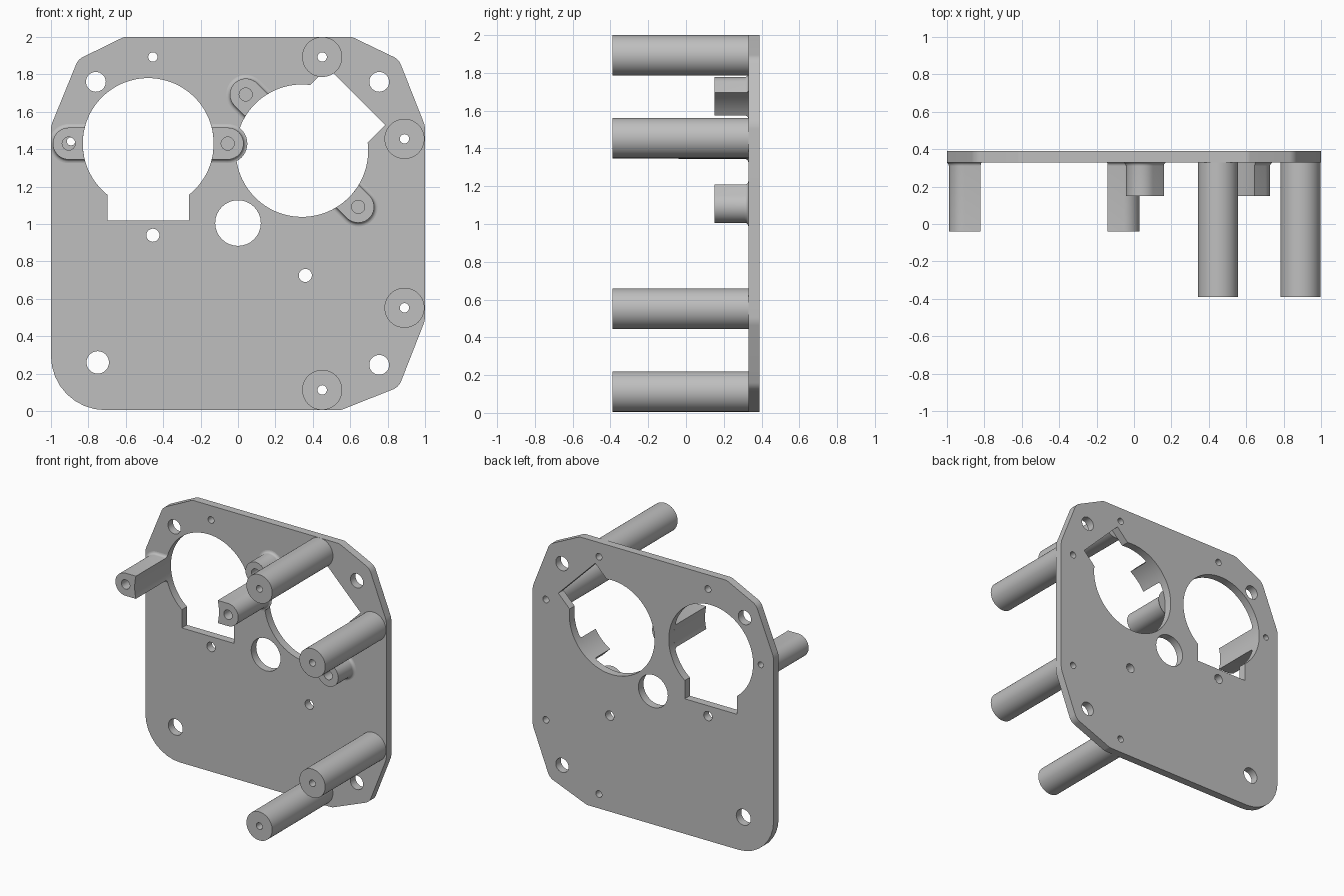
import bpy, bmesh
from math import sin, cos, pi, sqrt, asin, tan
from mathutils import Vector

cube = bpy.data.objects.get("Cube")
if cube:
    bpy.data.objects.remove(cube)

grey = bpy.data.materials.new("plain grey")
grey.use_nodes = True
colour = (0.52, 0.52, 0.52, 1)
grey.diffuse_color = colour
grey.node_tree.nodes["Principled BSDF"].inputs["Base Color"].default_value = colour

FRONT, BACK = 0.33, 0.39      # plate faces
POST_R, BORE = 0.107, 0.025


def arc(x, z, r, a0, a1, n):
    return [(x + r * cos(a0 + (a1 - a0) * i / n), z + r * sin(a0 + (a1 - a0) * i / n))
            for i in range(n + 1)]


def circle(x, z, r, n=32):
    return arc(x, z, r, 0, 2 * pi, n)[:-1]


def rounded(corners, n=8):
    """Polygon whose corners (x, z, radius) are replaced by tangent arcs."""
    points = []
    for i, (x, z, r) in enumerate(corners):
        p = Vector((x, z))
        a = (Vector(corners[i - 1][:2]) - p).normalized()
        b = (Vector(corners[(i + 1) % len(corners)][:2]) - p).normalized()
        half = a.angle(b) / 2
        centre = p + (a + b).normalized() * (r / sin(half))
        start = p + a * (r / tan(half)) - centre
        end = p + b * (r / tan(half)) - centre
        for k in range(n + 1):
            v = start.slerp(end, k / n) if hasattr(start, "slerp") else start.lerp(end, k / n)
            points.append(tuple(centre + v.normalized() * r))
    return points


def solid(name, layers):
    """Stack of sections (y, loops): walls between them, caps at both ends."""
    bm = bmesh.new()
    rings = [[[bm.verts.new((x, y, z)) for x, z in loop] for loop in loops]
             for y, loops in layers]
    for lower, upper in zip(rings, rings[1:]):
        for a, b in zip(lower, upper):
            for i in range(len(a)):
                bm.faces.new((a[i - 1], a[i], b[i], b[i - 1]))
    for section in (rings[0], rings[-1]):
        edges = [bm.edges.get((r[i - 1], r[i])) for r in section for i in range(len(r))]
        bmesh.ops.triangle_fill(bm, edges=edges, use_beauty=True)
    bmesh.ops.recalc_face_normals(bm, faces=bm.faces)
    mesh = bpy.data.meshes.new(name)
    bm.to_mesh(mesh)
    bm.free()
    mesh.materials.append(grey)
    obj = bpy.data.objects.new(name, mesh)
    bpy.context.collection.objects.link(obj)
    bpy.ops.object.select_all(action='DESELECT')
    obj.select_set(True)
    bpy.context.view_layer.objects.active = obj
    bpy.ops.object.shade_smooth_by_angle(angle=pi / 6)
    return obj


def place(points, x, z, a):
    """Turn local points by angle a and move them to (x, z)."""
    return [(x + u * cos(a) - v * sin(a), z + u * sin(a) + v * cos(a)) for u, v in points]


def keyed_opening(x, z, r, a, half=0.217, depth=0.412):
    """Round opening with a square notch pointing along angle a."""
    t = asin(half / r)
    return place(arc(0, 0, r, t, 2 * pi - t, 72) + [(depth, -half), (depth, half)], x, z, a)


def lug(name, x, z, r, a, tip, reach=0.425, width=0.085, flare=0.02):
    """Round-ended boss hollowed to follow the opening, with a fillet at the plate."""
    def section(w):
        outer = arc(reach, 0, w, -pi / 2, pi / 2, 20)
        t = asin(w / r)
        pts = place(outer + arc(0, 0, r, t, -t, 8), x, z, a)
        pts = [(max(px, -1), pz) for px, pz in pts]
        return [pts, place(circle(reach, 0, 0.035), x, z, a)]
    layers = [(tip, section(width))]
    for k in range(6):
        s = k / 5 * pi / 2
        layers.append((FRONT - flare + flare * sin(s), section(width + flare * (1 - cos(s)))))
    solid(name, layers)


# Plate with all its openings
left_hole = (-0.48, 1.43, 0.35)
right_hole = (0.342, 1.392, 0.354)
posts = {"upper_inner_post": (0.45, 1.893), "upper_outer_post": (0.89, 1.455),
         "lower_outer_post": (0.89, 0.552), "lower_inner_post": (0.45, 0.113)}
outline = rounded([
    (-0.61, 2, 0.06), (-0.855, 1.88, 0.08), (-1, 1.525, 0.12), (-1, 0.005, 0.29),
    (0.55, 0.005, 0.06), (0.86, 0.128, 0.08), (1, 0.485, 0.12),
    (1, 1.525, 0.12), (0.86, 1.88, 0.08), (0.61, 2, 0.06)])
drilled = [
    (-0.76, 1.76, 0.053), (0.755, 1.76, 0.053), (0.755, 0.247, 0.053), (-0.75, 0.26, 0.06),
    (0, 1.005, 0.122), (-0.455, 0.94, 0.035), (0.36, 0.725, 0.035),
    (-0.455, 1.893, BORE), (-0.893, 1.442, 0.022)]
loops = [outline, keyed_opening(*left_hole, -pi / 2), keyed_opening(*right_hole, pi / 4)]
loops += [circle(*d) for d in drilled]
loops += [circle(x, z, BORE) for x, z in posts.values()]
solid("plate", [(FRONT, loops), (BACK, loops)])

# Long bored posts
for name, (x, z) in posts.items():
    rings = [circle(x, z, POST_R, 64), circle(x, z, BORE)]
    solid(name, [(-0.39, rings), (FRONT, rings)])

# Bosses on either side of each opening
lug("left_opening_outer_lug", *left_hole, pi, -0.04)
lug("left_opening_inner_lug", *left_hole, 0, -0.04)
lug("right_opening_upper_lug", *right_hole, 3 * pi / 4, 0.15)
lug("right_opening_lower_lug", *right_hole, -pi / 4, 0.15)
